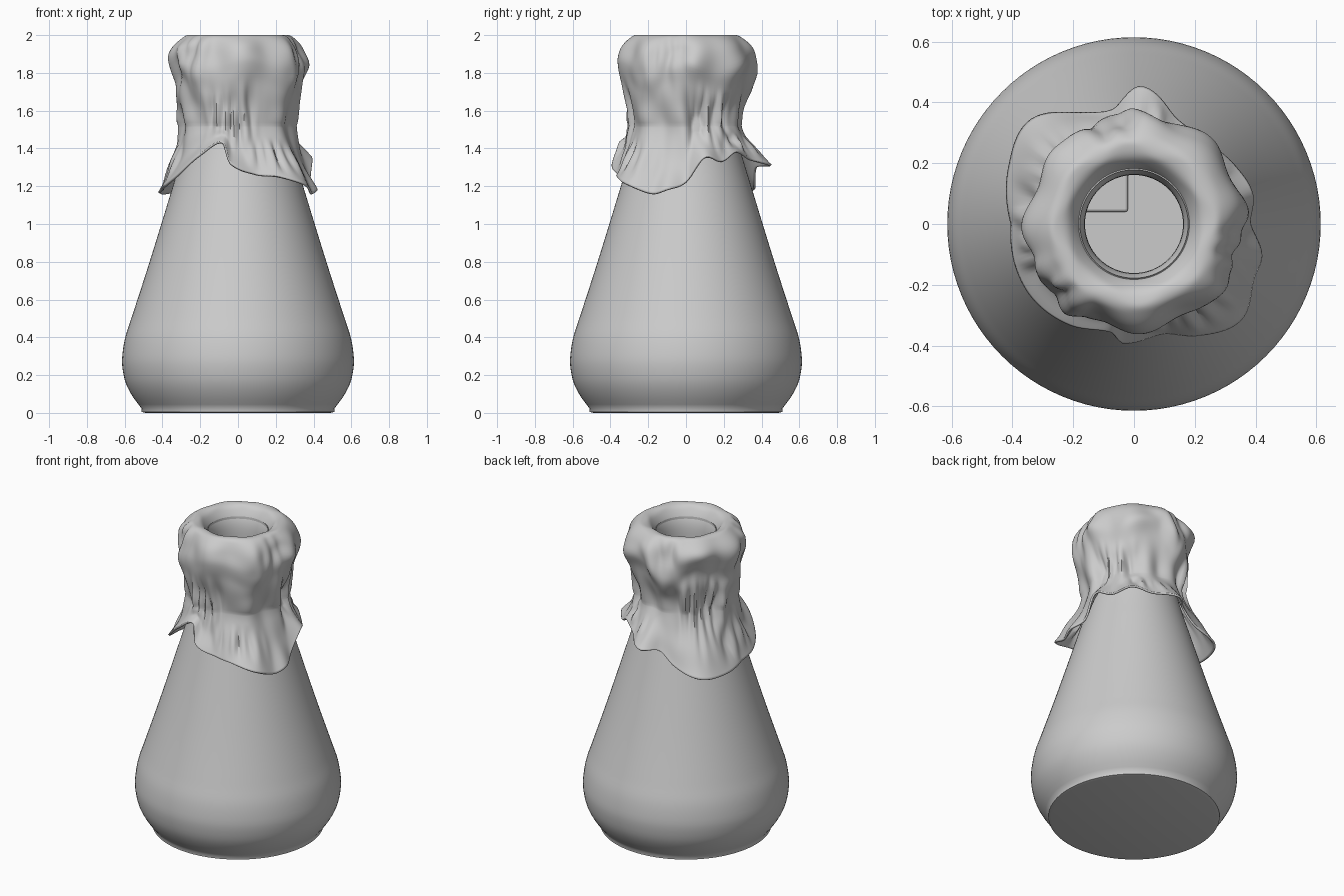
import bpy, bmesh, math
from mathutils import Vector, noise

cube = bpy.data.objects.get("Cube")
if cube:
    bpy.data.objects.remove(cube, do_unlink=True)

grey = bpy.data.materials.new("plain grey")
grey.use_nodes = True
grey.diffuse_color = (0.6, 0.6, 0.6, 1)
grey.node_tree.nodes["Principled BSDF"].inputs["Base Color"].default_value = grey.diffuse_color


def spline(keys, x):
    """Smooth interpolation through sorted (x, value, ...) keys."""
    x = min(max(x, keys[0][0]), keys[-1][0])
    i = max(k for k in range(len(keys) - 1) if keys[k][0] <= x)
    a, b = keys[i], keys[i + 1]
    t = (x - a[0]) / (b[0] - a[0])
    before, after = keys[max(i - 1, 0)], keys[min(i + 2, len(keys) - 1)]
    result = []
    for c in range(1, len(a)):
        span = b[0] - a[0]
        m0 = span * (b[c] - before[c]) / (b[0] - before[0])
        m1 = span * (after[c] - a[c]) / (after[0] - a[0])
        result.append((2*t**3 - 3*t*t + 1)*a[c] + (t**3 - 2*t*t + t)*m0
                      + (3*t*t - 2*t**3)*b[c] + (t**3 - t*t)*m1)
    return result


def ring_surface(name, rows, segments, point, caps=False, angle=40):
    """Skin a closed tube whose vertices come from point(row, angle)."""
    bm = bmesh.new()
    rings = [[bm.verts.new(point(r, math.tau * s / segments)) for s in range(segments)]
             for r in range(rows)]
    for low, high in zip(rings, rings[1:]):
        for s in range(segments):
            n = (s + 1) % segments
            bm.faces.new((low[s], low[n], high[n], high[s]))
    if caps:
        bm.faces.new(rings[0][::-1])
        bm.faces.new(rings[-1])
    bmesh.ops.recalc_face_normals(bm, faces=bm.faces)
    mesh = bpy.data.meshes.new(name)
    bm.to_mesh(mesh)
    bm.free()
    obj = bpy.data.objects.new(name, mesh)
    bpy.context.collection.objects.link(obj)
    mesh.materials.append(grey)
    bpy.ops.object.select_all(action="DESELECT")
    obj.select_set(True)
    bpy.context.view_layer.objects.active = obj
    bpy.ops.object.shade_smooth_by_angle(angle=math.radians(angle))
    return obj


# Flask: foot, smooth outer wall, lip, inner wall and floor in one lathe
wall = [(.045, .527), (.09, .56), (.16, .595), (.24, .612), (.3, .613), (.4, .597),
        (.5, .565), (.65, .516), (.8, .468), (1, .406), (1.2, .345), (1.4, .285),
        (1.6, .235), (1.75, .215), (1.9, .22)]
foot = [(.49, 0), (.51, .005), (.512, .025)]
inside = [(.2, .92), (.178, .94), (.172, .8), (.168, .6)]
flask_profile = foot
flask_profile += [(spline(wall, .045 + .0265 * i)[0], .045 + .0265 * i) for i in range(71)]
flask_profile += [(r, 1 + z) for r, z in inside]
flask_profile += [(.24, 1.4), (.36, 1), (.47, .65), (.56, .35), (.55, .2), (.47, .06)]


def flask_point(row, a):
    r, z = flask_profile[row]
    return (r * math.cos(a), r * math.sin(a), z)


ring_surface("flask", len(flask_profile), 96, flask_point, caps=True)

# Small rounded scrap lying on the floor inside
bpy.ops.mesh.primitive_cube_add(size=1, location=(-.13, .15, .07))
scrap = bpy.context.object
scrap.name = "inner_scrap"
scrap.scale = (.22, .22, .02)
bpy.ops.object.transform_apply(location=False, rotation=False, scale=True)
scrap.data.materials.append(grey)
corner = scrap.modifiers.new("soft_corners", "BEVEL")
corner.width = .009
corner.segments = 3

# Cloth: hem as (degrees, radius, height) around the flask
hem = [(-180, .4, 1.18), (-160, .41, 1.2), (-143, .41, 1.25), (-122, .39, 1.36),
       (-103, .36, 1.43), (-96, .39, 1.32), (-75, .37, 1.26), (-60, .42, 1.25),
       (-42, .47, 1.21), (-25, .43, 1.16), (-14, .43, 1.18), (0, .38, 1.22),
       (14, .4, 1.35), (30, .38, 1.33), (48, .36, 1.38), (68, .37, 1.34),
       (87, .45, 1.31), (100, .38, 1.3), (115, .4, 1.22), (135, .48, 1.17),
       (155, .45, 1.16), (180, .4, 1.18)]

# Cloth section from inside the mouth to the waist: (step, radius, height)
section = [(0, .168, 1.7), (1, .171, 1.88), (2, .21, 1.97), (3, .25, 1.994),
           (4, .287, 1.98), (5, .33, 1.92), (6, .345, 1.82), (7, .325, 1.72),
           (8, .298, 1.62), (9, .288, 1.52)]
ROWS, WAIST = 80, 50


def bump(x, centre, width):
    """Smooth hill of height one."""
    t = max(0, 1 - abs(x - centre) / width)
    return t * t * (3 - 2 * t)


def crumple(a, z, around, along, seed):
    """Cloth noise that closes on itself, twisted into slanting folds."""
    turn = a + .5 * math.sin(3 * a + seed)
    return noise.noise(Vector((math.cos(turn) * around, math.sin(turn) * around,
                               z * along + seed)))


def cloth_point(row, a):
    deg = math.degrees((a + math.pi) % math.tau - math.pi)
    hem_r, hem_z = spline(hem, deg)
    if row <= WAIST:
        step = 9 * row / WAIST
        r, z = spline(section, step)
    else:
        t = (row - WAIST) / (ROWS - 1 - WAIST)
        step = 9 + t
        r = .288 + (hem_r - .288) * (.25 * t + .75 * t ** 1.5)
        z = 1.52 + (hem_z - 1.52) * t
    # Broad dents around the rim, slanting pleats at the waist, loose flare below
    puff = bump(step, 5.5, 2.6)
    gather = bump(step, 8.6, 2.2) if step < 8.6 else bump(step, 8.6, 1.4)
    r += puff * (.014 * math.cos(8 * a - .5) + .05 * crumple(a, z, 2, 6, 1))
    r += gather * (.05 * crumple(a, z, 4, 3, 5) + .012 * math.sin(10 * a + 6 * z))
    r += bump(step, 9.6, .4) * .03 * crumple(a, z, 4, 2, 3)
    r += bump(step, 3, 1) * .008 * math.sin(8 * a + 1)
    z += bump(step, 6.5, 2.5) * .03 * math.sin(5 * a + 2)
    if step > 5:
        r = max(r, spline(wall, z)[0] + .014)
    return (r * math.cos(a), r * math.sin(a), z)


cloth = ring_surface("cloth_cover", ROWS, 180, cloth_point, angle=60)
thick = cloth.modifiers.new("thickness", "SOLIDIFY")
thick.thickness = .012
thick.offset = 0
